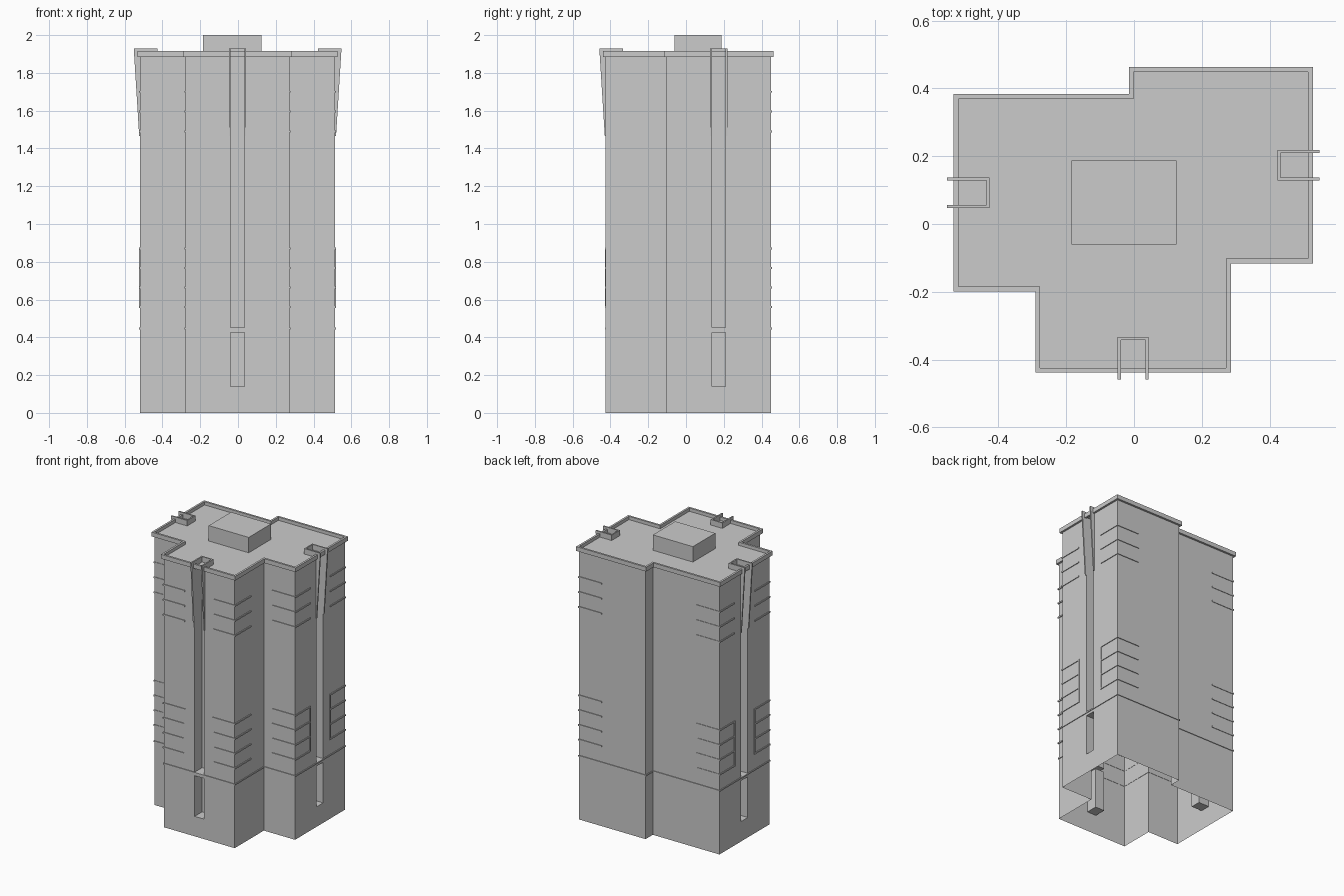
import bpy, bmesh
from mathutils import Matrix, Vector

if "Cube" in bpy.data.objects:
    bpy.data.objects.remove(bpy.data.objects["Cube"])

# Wall footprint, counter-clockwise
WALL = [(-.277, -.425), (.272, -.425), (.272, -.102), (.514, -.102), (.514, .449),
        (-.001, .449), (-.001, .369), (-.518, .369), (-.518, -.185), (-.277, -.185)]
H = .2755       # half width of each wing face


def finish(name, bm, recalc=True):
    if recalc:
        bmesh.ops.recalc_face_normals(bm, faces=bm.faces)
    me = bpy.data.meshes.new(name)
    bm.to_mesh(me)
    bm.free()
    ob = bpy.data.objects.new(name, me)
    bpy.context.collection.objects.link(ob)
    return ob


def outline(o):
    """Footprint pushed outward by o."""
    out = []
    for i, p in enumerate(WALL):
        p, a, b = Vector(p), Vector(WALL[i - 1]), Vector(WALL[(i + 1) % len(WALL)])
        d = (p - a).normalized() + (b - p).normalized()
        out.append((p.x + d.y * o, p.y - d.x * o))
    return out


def rings(name, levels, bottom=False, top=False, closed=False):
    """Skin footprint loops given as (offset, z)."""
    bm = bmesh.new()
    loops = [[bm.verts.new((x, y, z)) for x, y in outline(o)] for o, z in levels]
    pairs = list(zip(loops, loops[1:]))
    if closed:
        pairs.append((loops[-1], loops[0]))
    n = len(WALL)
    for a, b in pairs:
        for i in range(n):
            j = (i + 1) % n
            bm.faces.new((a[i], a[j], b[j], b[i]))
    if bottom:
        bm.faces.new(loops[0][::-1])
    if top:
        bm.faces.new(loops[-1])
    return finish(name, bm, recalc=closed)


def box(bm, x, y, z, m=Matrix()):
    x, y, z = sorted(x), sorted(y), sorted(z)
    mat = Matrix.Translation([(a + b) / 2 for a, b in (x, y, z)])
    size = Matrix.Diagonal([b - a for a, b in (x, y, z)] + [1])
    bmesh.ops.create_cube(bm, size=1, matrix=m @ mat @ size)


def prism(bm, x0, x1, prof, m):
    """Extrude a (y, z) profile along x."""
    a = [bm.verts.new(m @ Vector((x0, y, z))) for y, z in prof]
    b = [bm.verts.new(m @ Vector((x1, y, z))) for y, z in prof]
    n = len(prof)
    bm.faces.new(a)
    bm.faces.new(b[::-1])
    for i in range(n):
        bm.faces.new((a[i], b[i], b[(i + 1) % n], a[(i + 1) % n]))


# Three grooved wings: face centre and turn; local -y points outward
def frame(x, y, deg):
    return Matrix.Translation((x, y, 0)) @ Matrix.Rotation(deg * 3.14159265 / 180, 4, 'Z')


WINGS = {"front": frame(-.0025, -.425, 0),
         "right": frame(.514, .1735, 90),
         "left": frame(-.518, .092, -90)}

# Tower walls, with groove and niche cut into each wing
walls = rings("tower_walls", [(0, 0), (0, 1.892)], bottom=True, top=True)
bm = bmesh.new()
for m in WINGS.values():
    box(bm, (-.036, .036), (-.05, .082), (.45, 1.95), m)
    box(bm, (-.036, .036), (-.05, .082), (.14, .425), m)
cutter = finish("groove_cutter", bm)
cutter.hide_render = True
mod = walls.modifiers.new("grooves", 'BOOLEAN')
mod.operation = 'DIFFERENCE'
mod.solver = 'EXACT'
mod.object = cutter
bpy.context.view_layer.objects.active = walls
bpy.ops.object.modifier_apply(modifier=mod.name)
bpy.data.objects.remove(cutter)

# The tower is an open shell underneath
bm = bmesh.new()
bm.from_mesh(walls.data)
low = [f for f in bm.faces if all(v.co.z < .01 for v in f.verts)]
bmesh.ops.delete(bm, geom=low, context='FACES')
bm.to_mesh(walls.data)
bm.free()

# Roof slab with parapet, and belt course
rings("roof_parapet", [(0, 1.885), (.014, 1.885), (.014, 1.915), (0, 1.915), (0, 1.892)], top=True)
rings("belt_course", [(-.002, .442), (.005, .442), (.005, .451), (-.002, .451)], closed=True)

# Rooftop plant room
bm = bmesh.new()
box(bm, (-.185, .125), (-.06, .188), (1.892, 2.0))
finish("plant_room", bm)

FIN = [(-.034, 1.93), (-.005, 1.465), (.004, 1.465), (.004, 1.885), (.091, 1.885), (.091, 1.93)]
for name, m in WINGS.items():
    # Tapered fins beside the groove, joined by a bar on the roof
    bm = bmesh.new()
    for s in (-1, 1):
        prism(bm, s * .036, s * .0455, FIN, m)
    box(bm, (-.036, .036), (.082, .091), (1.885, 1.93), m)
    finish(name + "_fins", bm)

    # Thin strips wrapping both corners, lower set closed by an upright
    bm = bmesh.new()
    for s in (-1, 1):
        for z in (.56, .663, .767, .87, 1.49, 1.595, 1.70):
            box(bm, (s * (H - .165), s * (H + .005)), (-.005, .002), (z - .005, z + .005), m)
            box(bm, (s * (H - .002), s * (H + .005)), (.002, .175), (z - .005, z + .005), m)
        box(bm, (s * (H - .17), s * (H - .16)), (-.005, .002), (.555, .875), m)
    finish(name + "_corner_strips", bm)
